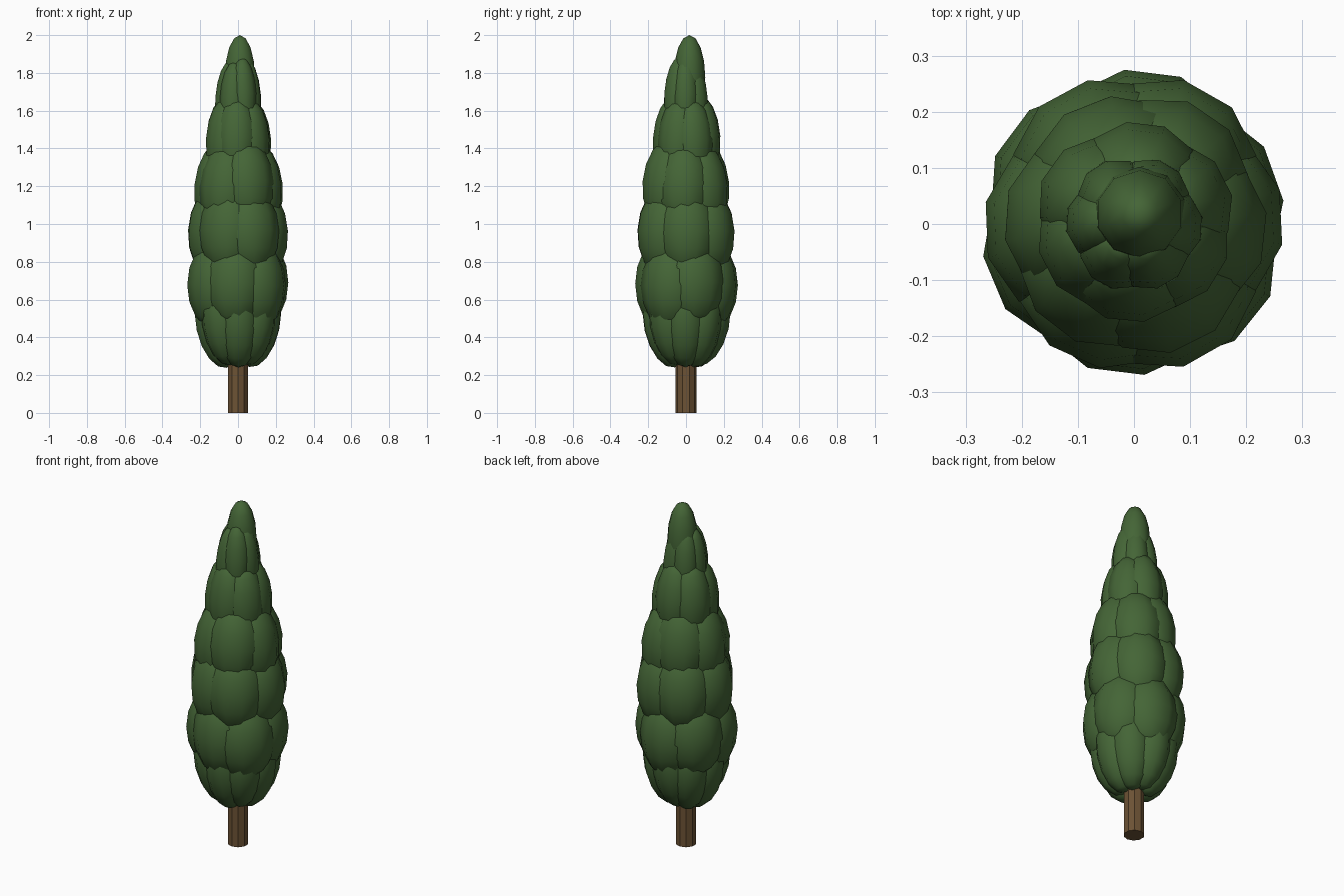
import bpy, math, random
from mathutils import Matrix, Vector

random.seed(4)
cube = bpy.data.objects.get("Cube")
if cube:
    bpy.data.objects.remove(cube)


def material(name, colour):
    m = bpy.data.materials.new(name)
    m.use_nodes = True
    m.diffuse_color = (*colour, 1)
    m.node_tree.nodes["Principled BSDF"].inputs["Base Color"].default_value = (*colour, 1)
    return m


leaf_green = material("leaf green", (0.058, 0.13, 0.037))
bark_brown = material("bark brown", (0.15, 0.085, 0.035))


def leaf_clump(name, centre, half_size, angle=0, lean=0):
    """Coarse smooth ellipsoid, local x pointing outward, top leaning inward."""
    bpy.ops.mesh.primitive_uv_sphere_add(segments=10, ring_count=8, radius=1)
    clump = bpy.context.object
    clump.name = name
    clump.data.transform(Matrix.Translation(centre)
                         @ Matrix.Rotation(angle, 4, "Z")
                         @ Matrix.Rotation(-lean, 4, "Y")
                         @ Matrix.Diagonal((*half_size, 1)))
    clump.data.materials.append(leaf_green)
    bpy.ops.object.shade_smooth_by_angle(angle=math.radians(60))


# Trunk
bpy.ops.mesh.primitive_cylinder_add(vertices=10, radius=0.056, depth=0.5, location=(0, 0, 0.25))
trunk = bpy.context.object
trunk.name = "trunk"
trunk.data.materials.append(bark_brown)

# Foliage tiers: height, outer radius, clumps, first angle, half height, half width, lean
tiers = [
    (0.465, 0.226, 8, 0, 0.225, 0.115, -0.22),
    (0.68, 0.273, 6, -100, 0.235, 0.165, 0.0),
    (0.965, 0.266, 6, 2, 0.24, 0.16, 0.05),
    (1.205, 0.233, 6, -5, 0.235, 0.145, 0.1),
    (1.455, 0.177, 6, 25, 0.22, 0.11, 0.07),
    (1.675, 0.123, 6, 0, 0.195, 0.07, 0.08),
]
for t, (z, radius, count, start, tall, wide, lean) in enumerate(tiers):
    for i in range(count):
        angle = math.radians(start + 360 * i / count + random.uniform(-4, 4))
        out = radius * 0.48
        deep = radius * random.uniform(0.51, 0.56)
        centre = Vector((out * math.cos(angle), out * math.sin(angle), z + random.uniform(-0.012, 0.012)))
        leaf_clump(f"tier_{t + 1}_clump_{i + 1}", centre, (deep, wide, tall), angle, lean)

# Pointed crown
leaf_clump("crown", Vector((0.01, 0.018, 1.775)), (0.084, 0.084, 0.225))
